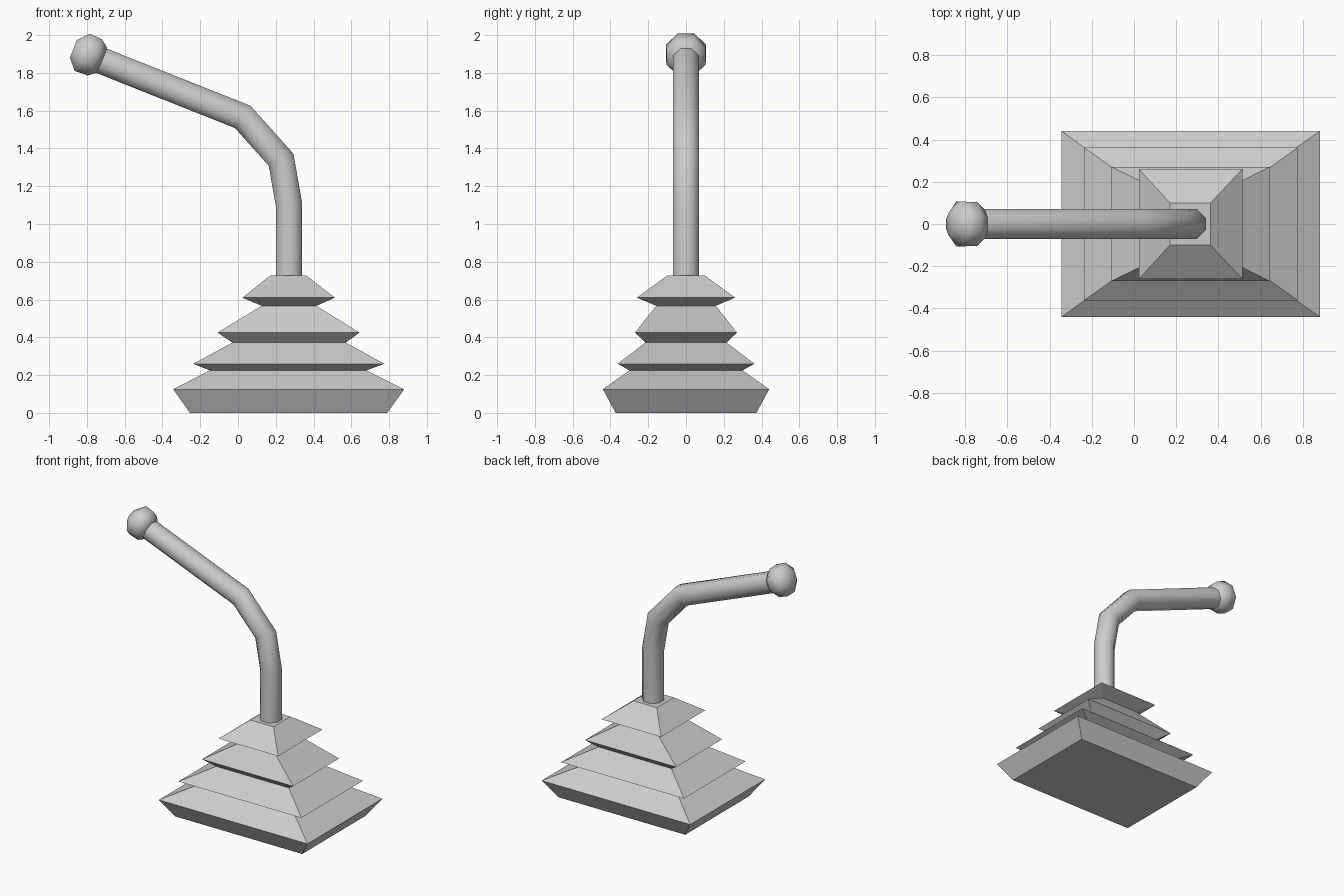
import bpy, bmesh, math
from mathutils import Vector

if "Cube" in bpy.data.objects:
    bpy.data.objects.remove(bpy.data.objects["Cube"])


def loft(name, rings, smooth_angle=None):
    """Skin a list of equal-length point rings and cap both ends."""
    bm = bmesh.new()
    loops = [[bm.verts.new(p) for p in ring] for ring in rings]
    n = len(loops[0])
    for a, b in zip(loops, loops[1:]):
        for i in range(n):
            j = (i + 1) % n
            bm.faces.new((a[i], a[j], b[j], b[i]))
    bm.faces.new(loops[0])
    bm.faces.new(loops[-1])
    bmesh.ops.recalc_face_normals(bm, faces=bm.faces)
    mesh = bpy.data.meshes.new(name)
    bm.to_mesh(mesh)
    bm.free()
    obj = bpy.data.objects.new(name, mesh)
    bpy.context.collection.objects.link(obj)
    if smooth_angle:
        bpy.ops.object.select_all(action='DESELECT')
        obj.select_set(True)
        bpy.context.view_layer.objects.active = obj
        bpy.ops.object.shade_smooth_by_angle(angle=math.radians(smooth_angle))
    return obj


def rectangle(x0, x1, y, z):
    return [(x0, -y, z), (x1, -y, z), (x1, y, z), (x0, y, z)]


def octagon(centre, normal, flat_radius, stretch=1.0):
    """Octagon in the plane across normal (xz direction), flats facing y."""
    side = Vector((normal.z, 0, -normal.x))
    r = flat_radius / math.cos(math.pi / 8)
    ring = []
    for i in range(8):
        a = math.pi / 8 + i * math.pi / 4
        ring.append(centre + side * (r * stretch * math.cos(a))
                    + Vector((0, r * math.sin(a), 0)))
    return ring


# Pleated rectangular boot: x min, x max, half depth, height
boot = [(-0.255, 0.79, 0.373, 0.0), (-0.343, 0.88, 0.44, 0.125),
        (-0.15, 0.68, 0.30, 0.225), (-0.237, 0.775, 0.362, 0.26),
        (-0.03, 0.57, 0.215, 0.372), (-0.108, 0.643, 0.27, 0.425),
        (0.125, 0.415, 0.158, 0.567), (0.023, 0.513, 0.26, 0.61),
        (0.17, 0.362, 0.10, 0.727)]
loft("pleated_boot", [rectangle(*r) for r in boot])

# Bent octagonal lever with mitred joints
path = [Vector((x, 0, z)) for x, z in
        [(0.27, 0.72), (0.27, 1.103), (0.228, 1.34), (0.025, 1.567), (-0.725, 1.865)]]
dirs = [(b - a).normalized() for a, b in zip(path, path[1:])]
rings = []
for i, p in enumerate(path):
    d0, d1 = dirs[max(i - 1, 0)], dirs[min(i, len(dirs) - 1)]
    mid = (d0 + d1).normalized()
    rings.append(octagon(p, mid, 0.07, 1 / mid.dot(d1)))
loft("lever", rings, 60)

# Faceted round knob along the lever axis: offset, radius
axis = dirs[-1]
centre = Vector((-0.79, 0, 1.895))
knob = [(-0.077, 0.07), (-0.035, 0.103), (0.038, 0.106), (0.088, 0.05)]
loft("knob", [octagon(centre + axis * s, axis, r) for s, r in knob], 60)
